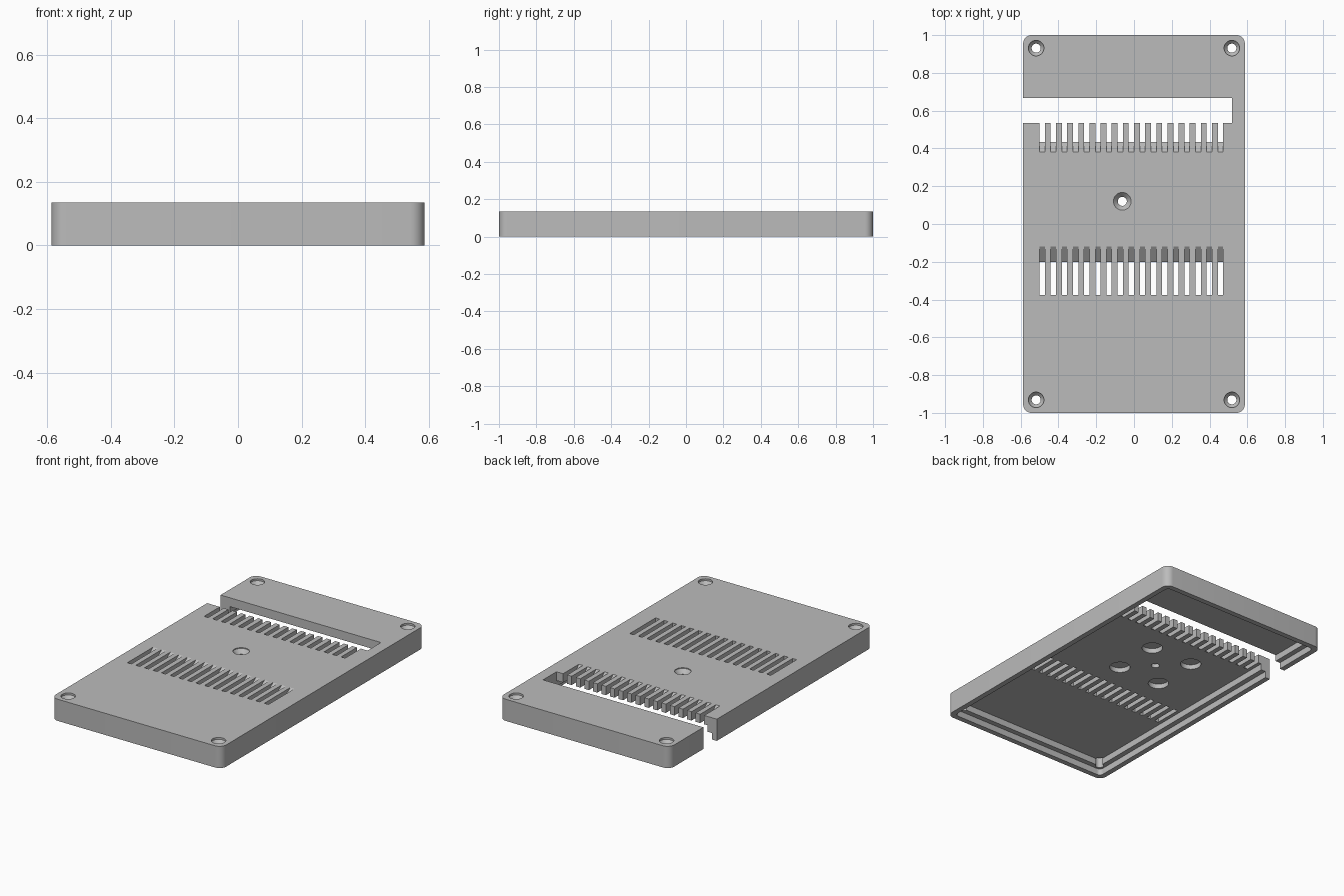
import bpy, bmesh, math

cube = bpy.data.objects.get("Cube")
if cube:
    bpy.data.objects.remove(cube, do_unlink=True)

HX, HY, H = 0.587, 1.0, 0.135      # half width, half length, height
CEILING, LEDGE = 0.08, 0.04        # underside of the roof, step inside the rim

grey = bpy.data.materials.new("matte grey")
grey.diffuse_color = (0.5, 0.5, 0.5, 1)
grey.use_nodes = True
grey.node_tree.nodes["Principled BSDF"].inputs["Base Color"].default_value = (0.5, 0.5, 0.5, 1)


def loft(bm, rings):
    """Closed solid through matching rings of points."""
    rings = [[bm.verts.new(p) for p in r] for r in rings]
    n = len(rings[0])
    for a, b in zip(rings, rings[1:]):
        for i in range(n):
            j = (i + 1) % n
            bm.faces.new((a[i], a[j], b[j], b[i]))
    bm.faces.new(rings[0][::-1])
    bm.faces.new(rings[-1])


def slab(bm, hx, hy, r, z0, z1, seg=8):
    """Rounded rectangle block."""
    pts = []
    for k, (sx, sy) in enumerate(((1, 1), (-1, 1), (-1, -1), (1, -1))):
        for i in range(seg + 1):
            a = math.pi / 2 * (k + i / seg)
            pts.append((sx * (hx - r) + r * math.cos(a), sy * (hy - r) + r * math.sin(a)))
    loft(bm, [[(x, y, z) for x, y in pts] for z in (z0, z1)])


def lathe(bm, x, y, profile, n=32):
    """Round solid from (radius, z) pairs."""
    loft(bm, [[(x + r * math.cos(2 * math.pi * i / n), y + r * math.sin(2 * math.pi * i / n), z)
               for i in range(n)] for r, z in profile])


def prism(bm, x0, x1, yz):
    """Side profile pushed out along x."""
    loft(bm, [[(x, y, z) for y, z in yz] for x in (x0, x1)])


def finish(bm, name):
    bmesh.ops.recalc_face_normals(bm, faces=bm.faces)
    me = bpy.data.meshes.new(name)
    bm.to_mesh(me)
    bm.free()
    ob = bpy.data.objects.new(name, me)
    bpy.context.collection.objects.link(ob)
    me.materials.append(grey)
    return ob


def cut(target, bm, name):
    tool = finish(bm, name)
    tool.hide_render = True
    mod = target.modifiers.new(name, 'BOOLEAN')
    mod.operation, mod.solver, mod.object = 'DIFFERENCE', 'EXACT', tool
    bpy.context.view_layer.objects.active = target
    bpy.ops.object.modifier_apply(modifier=mod.name)
    bpy.data.objects.remove(tool, do_unlink=True)


# Lid block
bm = bmesh.new()
slab(bm, HX, HY, 0.045, 0, H)
lid = finish(bm, "case_lid")

# Hollow underside with a stepped rim
bm = bmesh.new()
slab(bm, HX - 0.065, HY - 0.065, 0.012, -0.1, CEILING)
cut(lid, bm, "cavity")
bm = bmesh.new()
slab(bm, HX - 0.033, HY - 0.033, 0.025, -0.05, LEDGE)
cut(lid, bm, "rim_step")

# Wide opening through one long side
bm = bmesh.new()
prism(bm, -0.8, 0.518, [(0.535, -0.2), (0.667, -0.2), (0.667, 0.3), (0.535, 0.3)])
cut(lid, bm, "side_opening")

# Two rows of vent slots, each with a sloped inner end
bm = bmesh.new()
T = H - CEILING
for i in range(17):
    x = -0.486 + 0.059 * i
    a, b = x - 0.014, x + 0.014
    prism(bm, a, b, [(0.38 - 0.01, H + 0.01), (0.435 + 0.01, CEILING - 0.01),
                     (0.56, CEILING - 0.01), (0.56, H + 0.01)])
    s = 0.08 / T * 0.01
    prism(bm, a, b, [(-0.12 + s, H + 0.01), (-0.2 - s, CEILING - 0.01),
                     (-0.375, CEILING - 0.01), (-0.375, H + 0.01)])
cut(lid, bm, "vent_slots")

# Countersunk screw holes and round magnet pockets in the ceiling
bm = bmesh.new()
CX, CY = -0.062, 0.12
for sx in (-1, 1):
    for sy in (-1, 1):
        lathe(bm, sx * 0.518, sy * 0.931,
              [(0.024, -0.1), (0.024, H - 0.03), (0.041, H - 0.012), (0.041, H + 0.05)])
        lathe(bm, CX + sx * 0.147, CY + sy * 0.147, [(0.06, 0.03), (0.06, CEILING + 0.03)])
lathe(bm, CX, CY, [(0.024, 0), (0.024, H - 0.03), (0.047, H - 0.005), (0.047, H + 0.05)])
cut(lid, bm, "holes_and_pockets")

# Smooth the round corners, keep the edges sharp
bpy.ops.object.select_all(action='DESELECT')
lid.select_set(True)
bpy.context.view_layer.objects.active = lid
bpy.ops.object.shade_smooth_by_angle(angle=math.radians(30))
